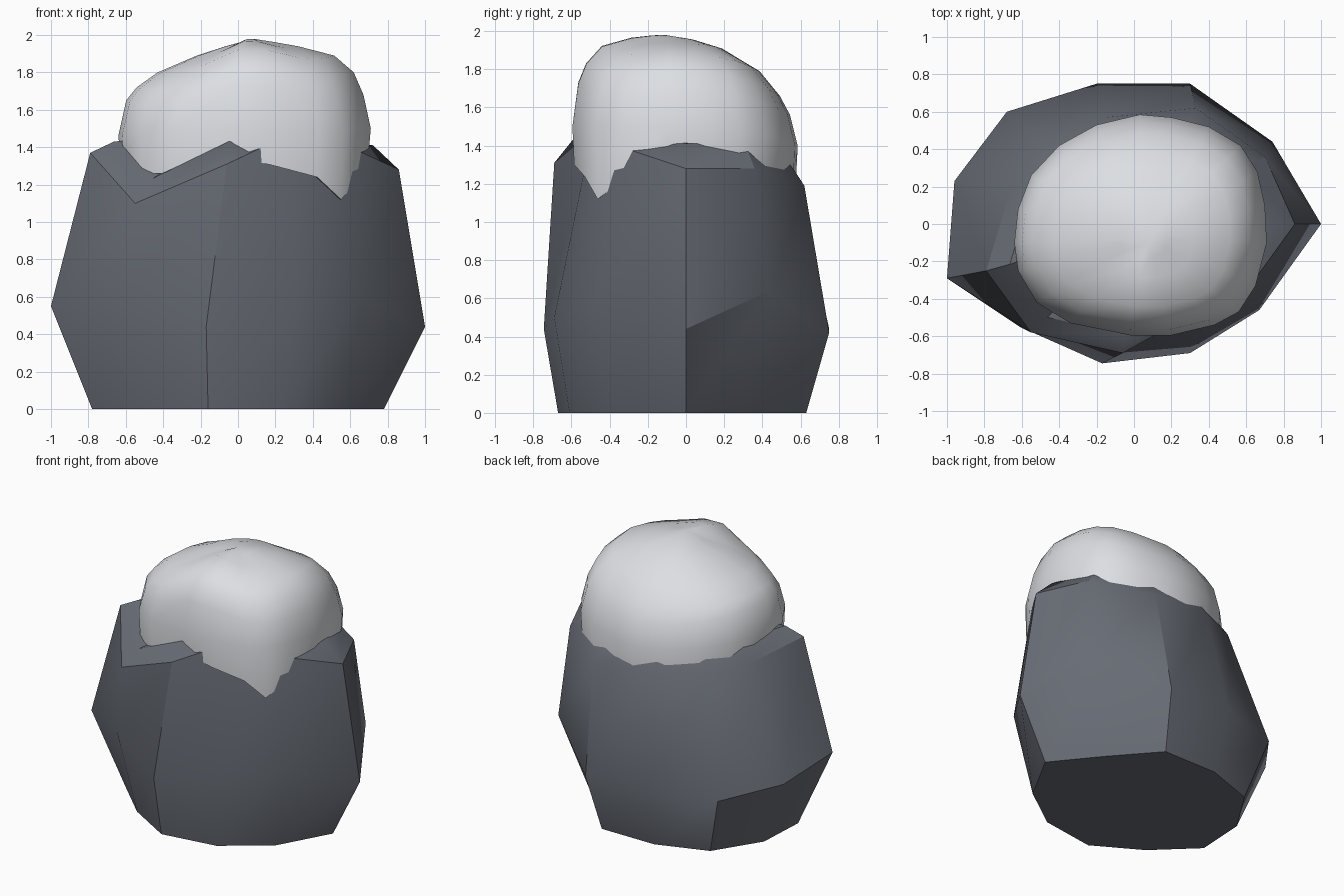
import bpy, bmesh, math

if "Cube" in bpy.data.objects:
    bpy.data.objects.remove(bpy.data.objects["Cube"])


def material(name, rgb):
    m = bpy.data.materials.new(name)
    m.diffuse_color = (*rgb, 1)
    m.use_nodes = True
    m.node_tree.nodes["Principled BSDF"].inputs["Base Color"].default_value = m.diffuse_color
    return m


def loft(name, rings, bottom, top, mat, angle):
    """Skin a stack of equal rings, with a point or a flat cap at each end."""
    bm = bmesh.new()
    vr = [[bm.verts.new(p) for p in r] for r in rings]
    n = len(vr[0])
    for a, b in zip(vr, vr[1:]):
        for i in range(n):
            j = (i + 1) % n
            bm.faces.new((a[i], a[j], b[j], b[i]))
    for ring, tip in ((vr[0], bottom), (vr[-1], top)):
        if tip is None:
            bm.faces.new(ring)
        else:
            c = bm.verts.new(tip)
            for i in range(n):
                bm.faces.new((ring[i], ring[(i + 1) % n], c))
    bmesh.ops.recalc_face_normals(bm, faces=bm.faces)
    me = bpy.data.meshes.new(name)
    bm.to_mesh(me)
    bm.free()
    me.materials.append(mat)
    ob = bpy.data.objects.new(name, me)
    bpy.context.collection.objects.link(ob)
    bpy.ops.object.select_all(action='DESELECT')
    ob.select_set(True)
    bpy.context.view_layer.objects.active = ob
    bpy.ops.object.shade_smooth_by_angle(angle=math.radians(angle))
    return ob


stone = material("dark_stone", (0.135, 0.148, 0.175))
white = material("snow_white", (0.72, 0.74, 0.77))

# Rock: foot, widest ring, rim and a ledge rising under the snow
foot = [(.78, 0, 0), (.53, .31, 0), (.25, .63, 0), (-.18, .63, 0), (-.55, .5, 0), (-.76, .17, 0),
        (-.78, -.2, 0), (-.5, -.47, 0), (-.16, -.67, 0), (.25, -.61, 0), (.57, -.38, 0)]
belly = [(1, 0, .44), (.74, .44, .64), (.30, .75, .42), (-.2, .75, .44), (-.68, .6, .44),
         (-.96, .23, .5), (-1, -.29, .55), (-.61, -.55, .6), (-.17, -.745, .44),
         (.3, -.69, .5), (.67, -.46, .6)]
rim = [(.86, 0, 1.28), (.70, .36, 1.28), (.33, .62, 1.19), (-.15, .57, 1.26), (-.47, .42, 1.27),
       (-.66, .18, 1.3), (-.79, -.25, 1.37), (-.55, -.58, 1.10), (-.06, -.69, 1.31),
       (.3, -.49, 1.48), (.6, -.36, 1.4)]
ledge = [(x * .84, y * .86, max(z, min(z + .13, 1.43))) for x, y, z in rim]
loft("rock", [foot, belly, rim, ledge], None, (0, 0, 1.5), stone, 31)

# Snow cap: outline seen from above, with the height of its hanging edge
edge = [(.71, -.1, 1.38), (.70, .1, 1.36), (.66, .28, 1.33), (.57, .42, 1.25), (.40, .52, 1.2),
        (.2, .57, 1.2), (.03, .585, 1.21), (-.2, .53, 1.22), (-.4, .42, 1.24), (-.55, .26, 1.27),
        (-.62, .08, 1.35), (-.64, -.1, 1.38), (-.62, -.25, 1.37), (-.52, -.42, 1.26),
        (-.34, -.53, 1.26), (-.02, -.595, 1.35), (.2, -.595, 1.3), (.43, -.54, 1.24),
        (.56, -.47, 1.12), (.65, -.33, 1.22)]
# Each level: scale, then heights on the left, right, front and back
levels = [(1, 1.46, 1.5, 1.5, 1.4), (.94, 1.65, 1.68, 1.74, 1.56), (.86, 1.72, 1.80, 1.84, 1.66),
          (.7, 1.80, 1.89, 1.93, 1.79), (.4, 1.89, 1.94, 1.97, 1.91), (.18, 1.94, 1.965, 1.98, 1.955)]
cx, cy = .06, -.08


def snow_ring(s, left, right, front, back):
    ring = []
    for x, y, _ in edge:
        dx, dy = x - cx, y - cy
        r2 = dx * dx + dy * dy
        c2, s2 = dx * dx / r2, dy * dy / r2
        z = (right if dx > 0 else left) * c2 + (back if dy > 0 else front) * s2
        if dy < 0 and s < 1:       # hollows beside the front ridge
            z -= .2 * s * c2 * s2 * (1.4 if dx < 0 else 1)
        ring.append((cx + dx * s, cy + dy * s, z))
    return ring


rings = [[(x * .8, y * .8, z + .06) for x, y, z in edge],
         [(x * .985, y * .985, z) for x, y, z in edge]]
rings += [snow_ring(*lv) for lv in levels]
loft("snow_cap", rings, (0, 0, 1.35), (cx + .02, cy - .03, 1.98), white, 40)
